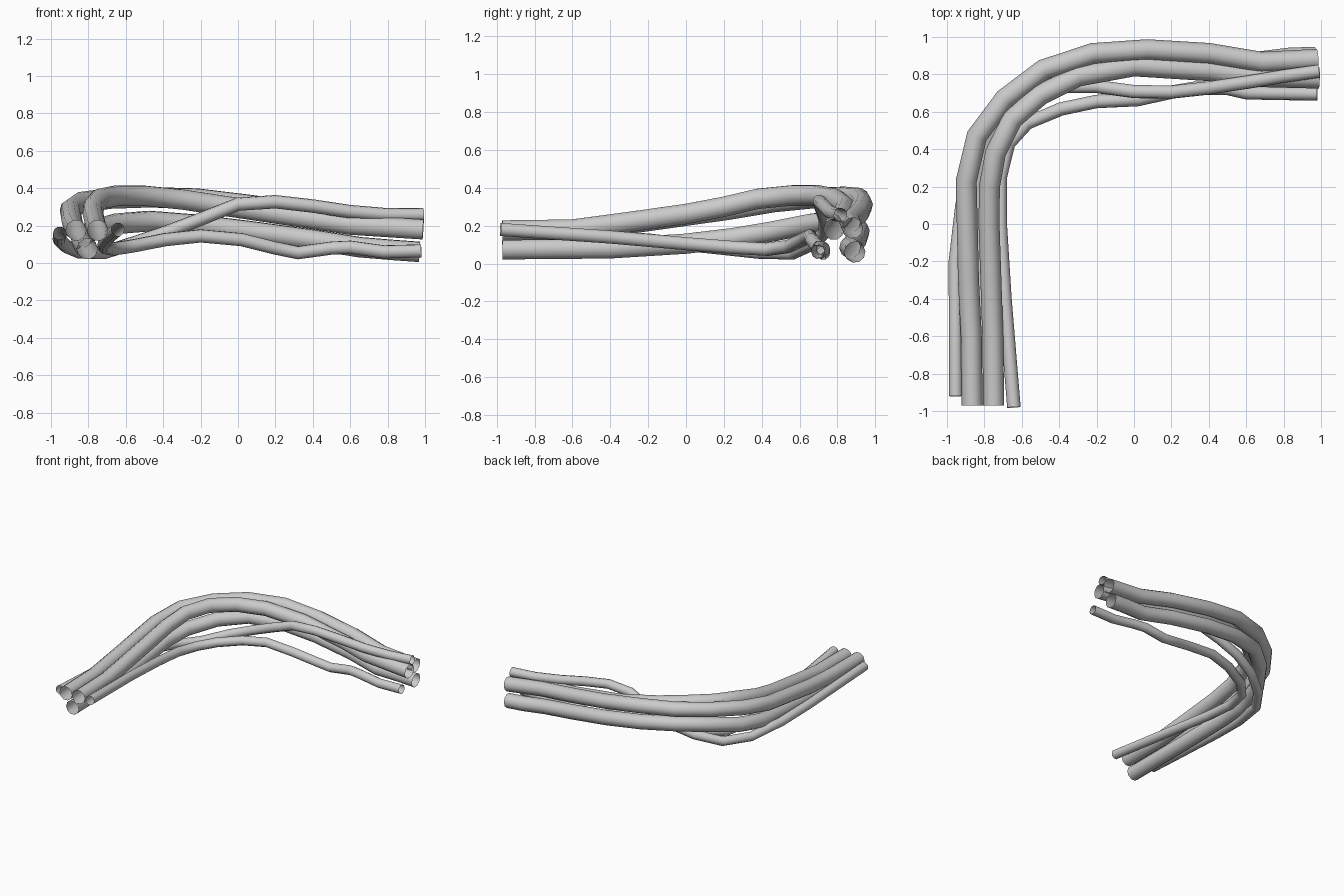
import bpy


def tube(name, radius, points):
    """Open-ended tube swept along a point path."""
    cu = bpy.data.curves.new(name, 'CURVE')
    cu.dimensions = '3D'
    cu.bevel_depth = radius
    cu.bevel_resolution = 3
    cu.use_fill_caps = False
    sp = cu.splines.new('POLY')
    sp.points.add(len(points) - 1)
    for p, co in zip(sp.points, points):
        p.co = (*co, 1)
    ob = bpy.data.objects.new(name, cu)
    bpy.context.collection.objects.link(ob)
    # bake the sweep to a smooth shaded mesh
    bpy.ops.object.select_all(action='DESELECT')
    ob.select_set(True)
    bpy.context.view_layer.objects.active = ob
    bpy.ops.object.convert(target='MESH')
    bpy.ops.object.shade_smooth()


# thick upper pair
tube("outer_thick_cable", 0.056, [
    (-.865, -.97, .175), (-.87, -.6, .18), (-.885, -.3, .21), (-.897, .23, .285),
    (-.84, .47, .325), (-.69, .67, .345), (-.485, .825, .352), (-.22, .912, .345),
    (.07, .932, .31), (.4, .912, .265), (.68, .865, .22), (.98, .88, .187)])
tube("inner_thick_cable", 0.056, [
    (-.75, -.97, .175), (-.755, -.6, .18), (-.765, -.3, .22), (-.775, 0, .262),
    (-.773, .2, .30), (-.74, .38, .342), (-.65, .56, .36), (-.5, .69, .36),
    (-.3, .79, .34), (0, .845, .295), (.4, .82, .235), (.6, .79, .205), (.99, .78, .18)])

# thick lower cable
tube("lower_thick_cable", 0.056, [
    (-.805, -.97, .075), (-.81, -.4, .08), (-.83, 0, .105), (-.84, .25, .135),
    (-.79, .46, .17), (-.65, .66, .21), (-.47, .81, .225), (-.22, .89, .205),
    (.07, .915, .17), (.4, .9, .125), (.65, .865, .085), (.83, .887, .07), (.97, .892, .06)])

# thin cable starting outside, dipping under and crossing over
tube("outer_thin_cable", 0.036, [
    (-.953, -.92, .16), (-.955, -.2, .125), (-.92, .1, .09), (-.85, .38, .06),
    (-.72, .56, .055), (-.55, .68, .11), (-.37, .735, .17), (-.2, .735, .235),
    (0, .708, .315), (.2, .705, .328), (.4, .727, .305), (.6, .757, .275),
    (.8, .79, .258), (.99, .817, .258)])

# thin cable on the inside of the bend
tube("inner_thin_cable", 0.036, [
    (-.642, -.98, .18), (-.69, -.4, .14), (-.715, 0, .105), (-.715, .25, .085),
    (-.67, .43, .075), (-.57, .54, .09), (-.39, .615, .125), (-.2, .655, .145),
    (.02, .665, .125), (.2, .705, .08), (.32, .725, .055), (.5, .725, .08),
    (.6, .702, .085), (.78, .698, .06), (.98, .696, .065)])
